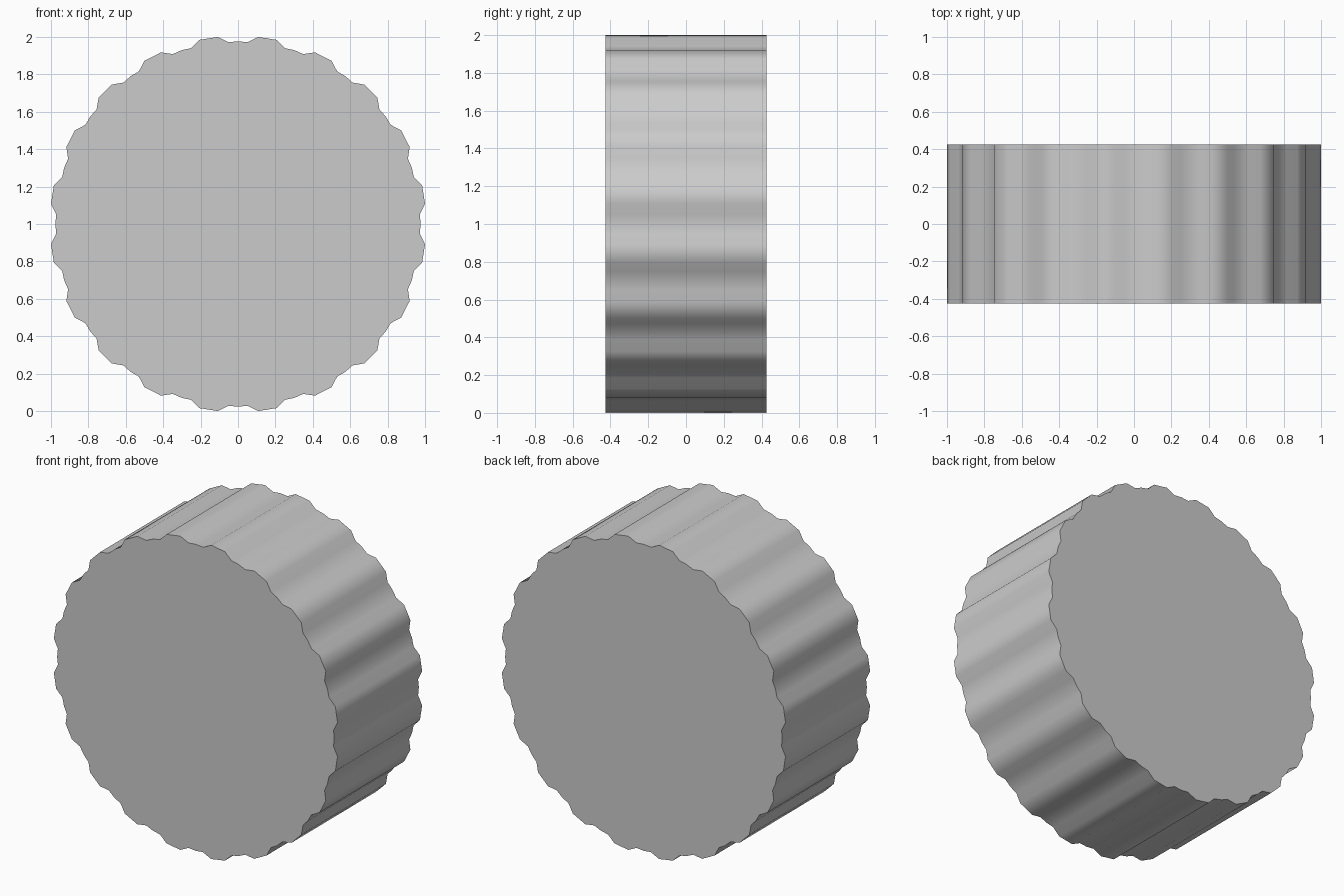
import bpy, bmesh
from math import sin, cos, radians

if "Cube" in bpy.data.objects:
    bpy.data.objects.remove(bpy.data.objects["Cube"])

LOBES = 20
HALF_DEPTH = 0.426
# One scallop: (angle from the valley centre in degrees, radius)
SCALLOP = [(0, 0.977), (3, 0.973), (6.2, 1.0058), (11.8, 1.0058), (15, 0.973)]

# Scalloped disc: outline extruded along y
bm = bmesh.new()
outline = []
for i in range(LOBES):
    for deg, r in SCALLOP:
        a = radians(deg + i * 360 / LOBES)
        outline.append(bm.verts.new((r * sin(a), -HALF_DEPTH, 1 + r * cos(a))))
cap = bm.faces.new(outline)
ext = bmesh.ops.extrude_face_region(bm, geom=[cap], use_keep_orig=True)
back = [g for g in ext["geom"] if isinstance(g, bmesh.types.BMVert)]
bmesh.ops.translate(bm, verts=back, vec=(0, 2 * HALF_DEPTH, 0))
bmesh.ops.recalc_face_normals(bm, faces=bm.faces[:])

mesh = bpy.data.meshes.new("scalloped_disc")
bm.to_mesh(mesh)
bm.free()
disc = bpy.data.objects.new("scalloped_disc", mesh)
bpy.context.collection.objects.link(disc)

# Smooth rim, sharp cap edges
bpy.context.view_layer.objects.active = disc
disc.select_set(True)
bpy.ops.object.shade_smooth_by_angle(angle=radians(60))
